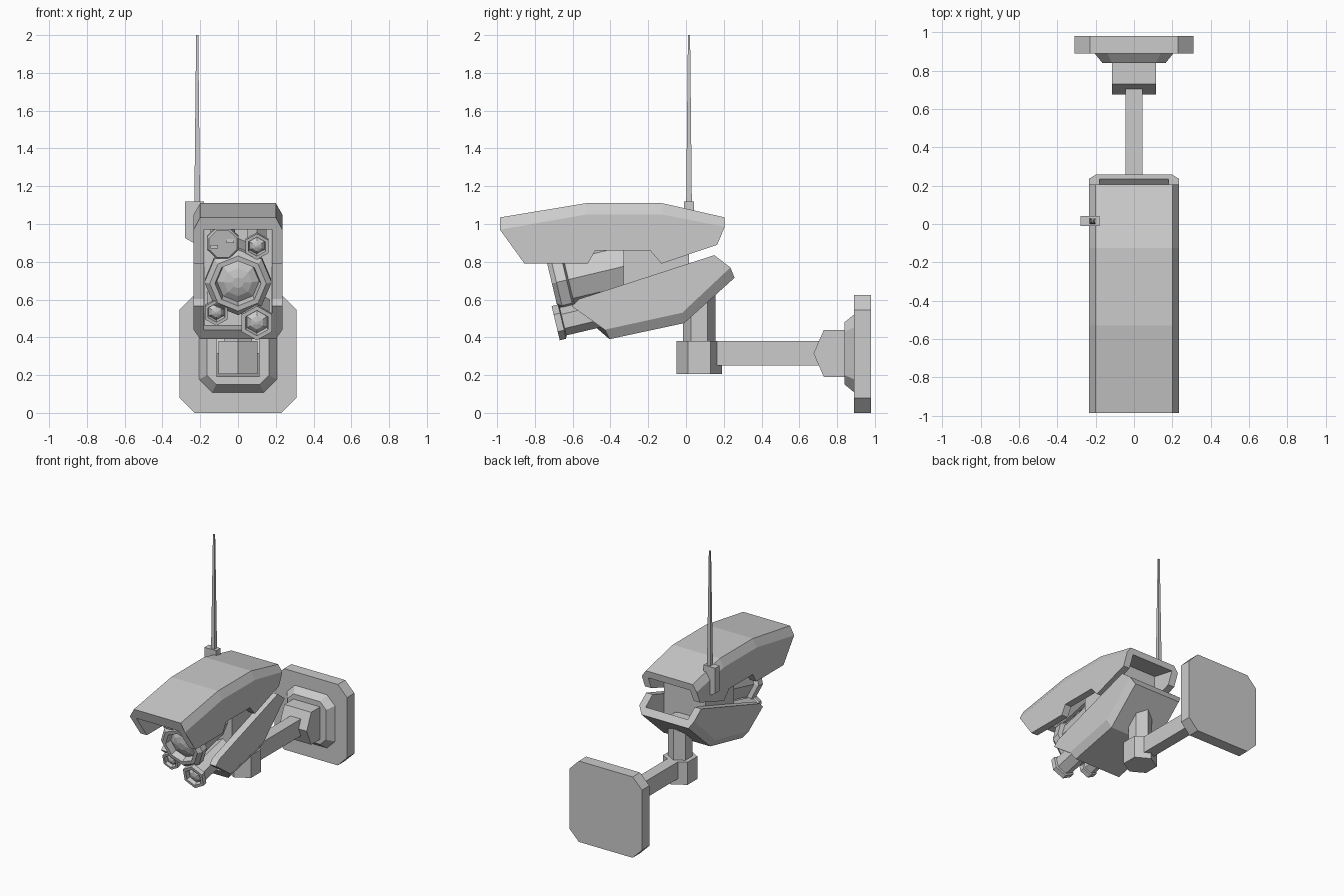
import bpy, bmesh
from math import sin, cos, pi, radians
from mathutils import Vector

if "Cube" in bpy.data.objects:
    bpy.data.objects.remove(bpy.data.objects["Cube"])


def finish(name, rings, closed=True, caps=True):
    """Skin a list of equal-length point rings into one object."""
    bm = bmesh.new()
    vs = [[bm.verts.new(p) for p in r] for r in rings]
    n = len(vs[0])
    for a, b in zip(vs, vs[1:]):
        for i in range(n):
            j = (i + 1) % n
            bm.faces.new((a[i], a[j], b[j], b[i]))
    if caps:
        bm.faces.new(vs[0])
        bm.faces.new(vs[-1])
    bmesh.ops.remove_doubles(bm, verts=bm.verts, dist=1e-5)
    bmesh.ops.recalc_face_normals(bm, faces=bm.faces)
    me = bpy.data.meshes.new(name)
    bm.to_mesh(me)
    bm.free()
    ob = bpy.data.objects.new(name, me)
    bpy.context.collection.objects.link(ob)
    return ob


def side_profile(name, yz, half_width):
    return finish(name, [[(x, y, z) for y, z in yz] for x in (-half_width, half_width)])


def box(name, x0, x1, y0, y1, z0, z1):
    return finish(name, [[(x0, y0, z), (x1, y0, z), (x1, y1, z), (x0, y1, z)] for z in (z0, z1)])


def octagon(y, hw, z0, z1, c):
    """Rectangle with cut corners in the xz plane."""
    return [(x, y, z) for x, z in ((-hw, z0 + c), (-hw + c, z0), (hw - c, z0), (hw, z0 + c),
                                   (hw, z1 - c), (hw - c, z1), (-hw + c, z1), (-hw, z1 - c))]


def prism(name, n, x, y, levels, phase=0.0):
    """Upright n-sided prism through (radius, z) levels."""
    return finish(name, [[(x + r * cos(phase + 2 * pi * i / n), y + r * sin(phase + 2 * pi * i / n), z)
                          for i in range(n)] for r, z in levels])


def shell(name, stations):
    """Open U-shaped cover; each station gives rim, shoulder and ridge as (y, z)."""
    W, C, T = 0.235, 0.20, 0.18
    rings = []
    for rim, sh, top in stations:
        half = [(T, sh), (T, rim), (W, rim), (W, sh), (C, top)]
        rings.append([(x, *p) for x, p in half] + [(-x, *p) for x, p in reversed(half)])
    return finish(name, rings)


TILT = radians(13.4)
AXIS = Vector((0, -cos(TILT), -sin(TILT)))
UP = Vector((0, -sin(TILT), cos(TILT)))


def tube(name, n, x, y, z, profile, phase=0.0):
    """Lathe (radius, distance forward) along the tilted camera axis."""
    c = Vector((x, y, z))
    rings = []
    for r, d in profile:
        rings.append([c + AXIS * d + r * (Vector((cos(phase + 2 * pi * i / n), 0, 0))
                      + UP * sin(phase + 2 * pi * i / n)) for i in range(n)])
    return finish(name, rings)


# Wall mount
finish("wall_plate", [octagon(y, 0.31, 0, 0.625, 0.08) for y in (0.89, 0.98)])
finish("wall_flange", [octagon(0.84, 0.165, 0.15, 0.48, 0.05), octagon(0.895, 0.21, 0.105, 0.525, 0.07)])
side_profile("arm_socket", [(0.85, 0.19), (0.73, 0.19), (0.675, 0.315), (0.73, 0.44), (0.85, 0.44)], 0.115)
box("arm", -0.045, 0.045, 0.1, 0.71, 0.25, 0.38)
prism("arm_joint", 6, 0, 0.07, [(0.12, 0.205), (0.12, 0.38)], pi / 2)
prism("post", 6, 0, 0.07, [(0.085, 0.37), (0.085, 0.68)], pi / 2)

# Hood and lower tray
shell("hood", [
    ((-0.855, 0.79), (-0.985, 0.97), (-0.985, 1.035)),
    ((-0.52, 0.79), (-0.53, 1.05), (-0.53, 1.11)),
    ((-0.48, 0.86), (-0.48, 1.05), (-0.48, 1.11)),
    ((-0.19, 0.86), (-0.19, 1.05), (-0.19, 1.11)),
    ((-0.13, 0.79), (-0.125, 1.05), (-0.125, 1.11)),
    ((0.165, 0.89), (0.205, 0.985), (0.205, 1.035))])
shell("lower_tray", [
    ((-0.605, 0.565), (-0.43, 0.44), (-0.405, 0.39)),
    ((-0.565, 0.603), (-0.40, 0.447), (-0.37, 0.398)),
    ((-0.05, 0.77), (-0.02, 0.53), (-0.01, 0.475)),
    ((0.15, 0.835), (0.235, 0.77), (0.257, 0.715))])

# Inner body
side_profile("core", [(-0.33, 0.45), (-0.02, 0.52), (0.015, 0.55), (0.015, 1.04), (-0.33, 1.06)], 0.178)

# Main lens with recessed dome
tube("main_lens", 8, 0, -0.71, 0.685, [
    (0.145, -0.42), (0.145, -0.09), (0.178, -0.08), (0.178, -0.025), (0.15, 0), (0.122, 0),
    (0.112, -0.05), (0.075, -0.03), (0.03, -0.018)])

# Small hexagonal lamps: x, y, z, radius
for label, x, y, z, r in (("upper_right", 0.10, -0.745, 0.88, 0.07),
                          ("lower_left", -0.115, -0.665, 0.53, 0.07),
                          ("lower_right", 0.10, -0.69, 0.475, 0.093)):
    tube(label + "_lamp", 6, x, y, z, [
        (r * 0.82, -0.40), (r * 0.82, -0.04), (r, -0.035), (r, 0), (r * 0.74, 0),
        (r * 0.66, -0.03), (r * 0.4, -0.012), (r * 0.1, -0.006)], pi / 2)

# Sensor with two slots
tube("sensor", 8, -0.08, -0.76, 0.895, [(0.07, -0.44), (0.07, -0.05), (0.09, -0.045), (0.09, -0.01), (0.08, 0)],
     pi / 8)
for i, (sx, sz) in enumerate(((-0.125, 0.88), (-0.04, 0.91))):
    box(f"sensor_slot_{i + 1}", sx - 0.02, sx + 0.02, -0.772, -0.73, sz - 0.01, sz + 0.01)

# Antenna
finish("antenna_base", [[(x, y, z) for x, z in ((-0.28, 1.12), (-0.18, 1.12), (-0.18, 0.90),
                                                (-0.235, 0.90), (-0.28, 0.925))] for y in (-0.01, 0.043)])
prism("antenna_rod", 4, -0.216, 0.016, [(0.021, 1.11), (0.02, 1.2), (0.008, 2.0)], pi / 4)
